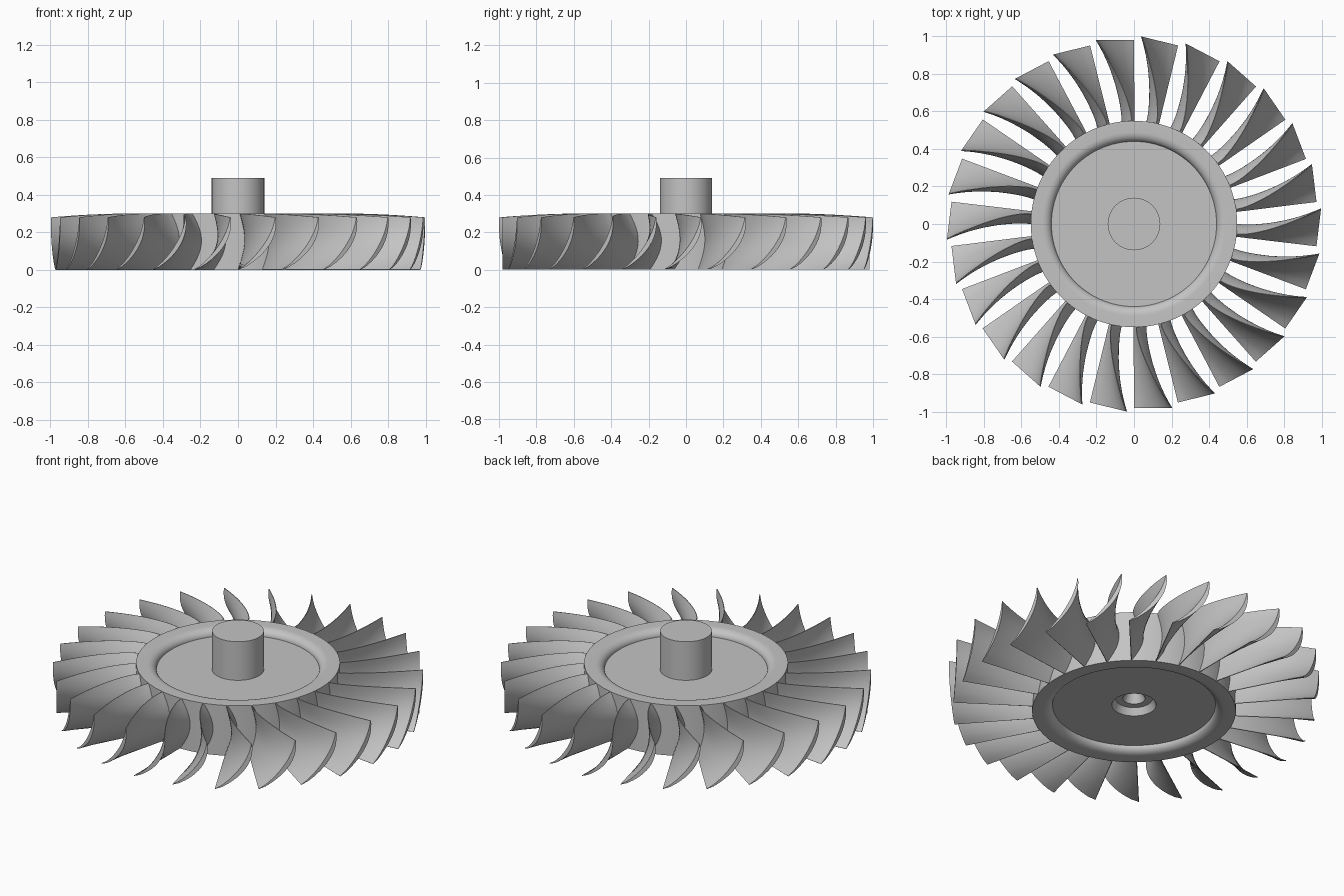
import bpy, bmesh, math
from mathutils import Vector

if "Cube" in bpy.data.objects:
    bpy.data.objects.remove(bpy.data.objects["Cube"], do_unlink=True)

BLADES = 26
HUB_R, TIP_R, HEIGHT = 0.55, 0.98, 0.30

metal = bpy.data.materials.new("plain_grey_metal")
metal.use_nodes = True
GREY = (0.55, 0.55, 0.55, 1)
metal.diffuse_color = GREY
metal.node_tree.nodes["Principled BSDF"].inputs["Base Color"].default_value = GREY


def make_object(name, bm, angle):
    bmesh.ops.recalc_face_normals(bm, faces=bm.faces)
    mesh = bpy.data.meshes.new(name)
    bm.to_mesh(mesh)
    bm.free()
    mesh.materials.append(metal)
    obj = bpy.data.objects.new(name, mesh)
    bpy.context.collection.objects.link(obj)
    bpy.ops.object.select_all(action="DESELECT")
    obj.select_set(True)
    bpy.context.view_layer.objects.active = obj
    bpy.ops.object.shade_smooth_by_angle(angle=math.radians(angle))
    return obj


def lathe(name, profile, steps=96):
    """Spin a radius/height profile around the z axis."""
    bm = bmesh.new()
    verts = [bm.verts.new((r, 0, z)) for r, z in profile]
    edges = [bm.edges.new(pair) for pair in zip(verts, verts[1:])]
    bmesh.ops.spin(bm, geom=verts + edges, cent=(0, 0, 0), axis=(0, 0, 1),
                   angle=math.tau, steps=steps, use_duplicate=False)
    bmesh.ops.remove_doubles(bm, verts=bm.verts, dist=1e-4)
    return make_object(name, bm, 35)


# Hub: rim with rounded shoulders down to a recessed plate on both sides
shoulder = [(0.44 + 0.05 * math.sin(a), 0.26 + 0.04 * math.cos(a))
            for a in (math.pi / 2 * i / 8 for i in range(9))]
shoulder = [(0.93 - r, z) for r, z in shoulder]
top_side = [(HUB_R, HEIGHT)] + shoulder + [(0, 0.26)]
bore = [(0, 0.14), (0.035, 0.14), (0.06, 0.08), (0.10, 0.08), (0.12, 0.04)]
bottom_side = bore + [(r, HEIGHT - z) for r, z in reversed(shoulder)] + [(HUB_R, 0)]
lathe("hub", bottom_side + top_side)

# Shaft standing on the upper plate
lathe("shaft", [(0, 0.25), (0.14, 0.25), (0.14, 0.49), (0, 0.49)], 64)


# Twisted blade: the upright root arc opens into a leaning tip arc
def camber(t, s):
    root = 0.01 * s + 0.045 * math.sin(math.pi * s)
    tip = 0.20 * math.sin(math.pi / 2 * s ** 0.8)
    blend = t ** 1.5
    top = HEIGHT - 0.02 * t * t
    return Vector((root + (tip - root) * blend, s * top))


def section(t, count=14):
    front, back = [], []
    for i in range(count + 1):
        s = i / count
        p = camber(t, s)
        d = (camber(t, min(s + 0.02, 1)) - camber(t, max(s - 0.02, 0))).normalized()
        half = 0.002 + (0.014 - 0.003 * t) * math.sin(math.pi * s)
        side = Vector((d.y, -d.x)) * half
        front.append(p + side)
        back.append(p - side)
    return front + back[::-1]


def make_blade(spans=14):
    bm = bmesh.new()
    rings = []
    for j in range(spans + 1):
        t = j / spans
        y = -(HUB_R + (TIP_R - HUB_R) * t) if j else -(HUB_R - 0.02)
        rings.append([bm.verts.new((p.x, y, min(max(p.y, 0), HEIGHT)))
                      for p in section(t)])
    for a, b in zip(rings, rings[1:]):
        for i in range(len(a)):
            k = (i + 1) % len(a)
            bm.faces.new((a[i], a[k], b[k], b[i]))
    # Quad strips close the thin ends
    for ring in (rings[0], rings[-1]):
        n = len(ring)
        for i in range(n // 2 - 1):
            bm.faces.new((ring[i], ring[i + 1], ring[n - 2 - i], ring[n - 1 - i]))
    return make_object("blade_1", bm, 40)


blade = make_blade()
for n in range(1, BLADES):
    copy = bpy.data.objects.new(f"blade_{n + 1}", blade.data)
    copy.rotation_euler.z = math.tau * n / BLADES
    bpy.context.collection.objects.link(copy)
